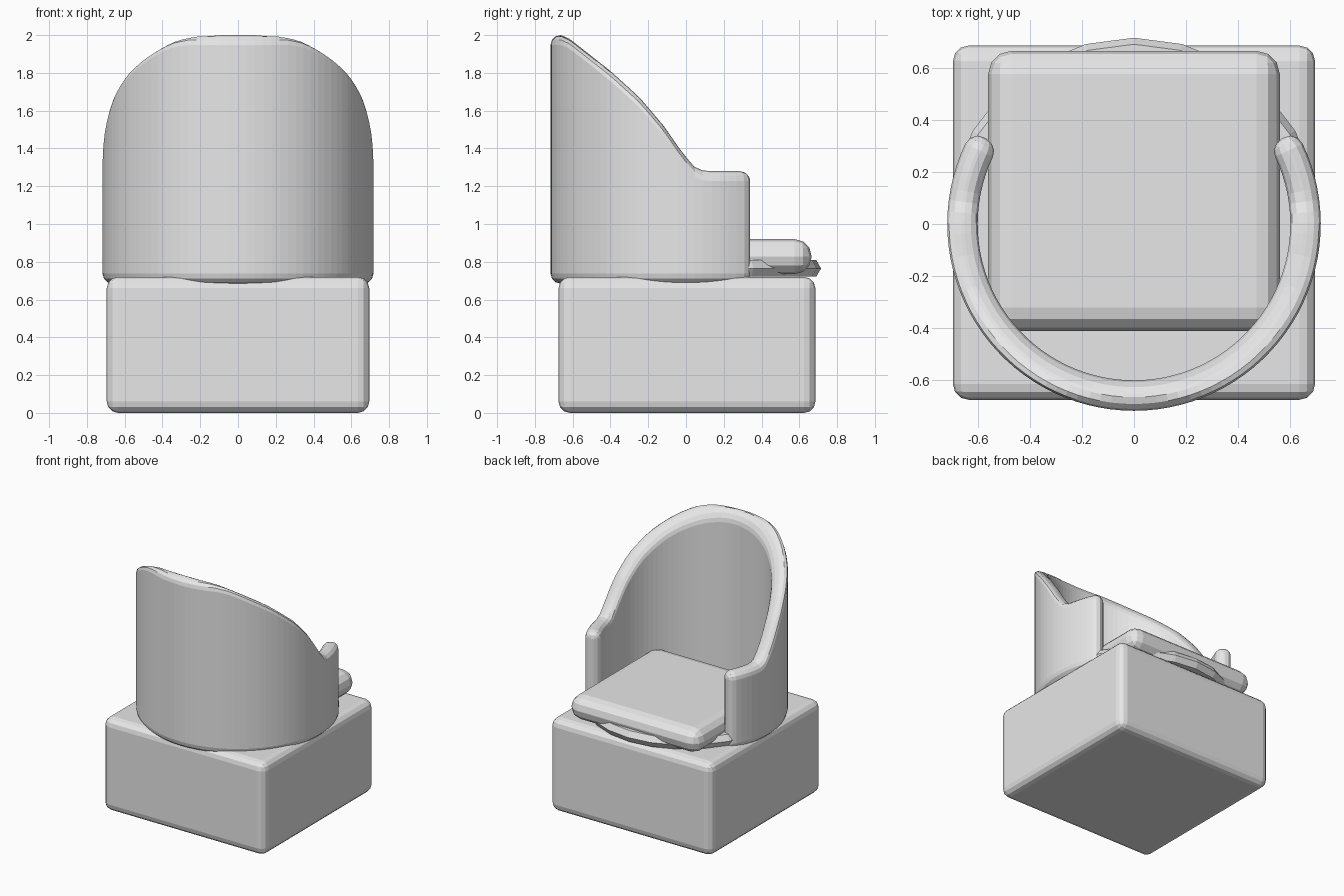
import bpy, bmesh
from math import radians, sin, cos, pi

cube = bpy.data.objects.get("Cube")
if cube:
    bpy.data.objects.remove(cube, do_unlink=True)

grey = bpy.data.materials.new("plain grey")
grey.use_nodes = True
grey.diffuse_color = (0.8, 0.8, 0.8, 1)
bsdf = next(n for n in grey.node_tree.nodes if n.type == 'BSDF_PRINCIPLED')
bsdf.inputs["Base Color"].default_value = (0.8, 0.8, 0.8, 1)


def finish(name, bm):
    bmesh.ops.recalc_face_normals(bm, faces=bm.faces)
    mesh = bpy.data.meshes.new(name)
    bm.to_mesh(mesh)
    bm.free()
    mesh.materials.append(grey)
    obj = bpy.data.objects.new(name, mesh)
    bpy.context.collection.objects.link(obj)
    return obj


def rounded_box(name, low, high, bevel):
    bm = bmesh.new()
    bmesh.ops.create_cube(bm, size=1)
    for v in bm.verts:
        for i in range(3):
            v.co[i] = high[i] if v.co[i] > 0 else low[i]
    obj = finish(name, bm)
    mod = obj.modifiers.new("rounding", 'BEVEL')
    mod.width, mod.segments = bevel, 3
    return obj


def bridge(bm, rings, closed):
    n = len(rings[0])
    pairs = list(zip(rings, rings[1:])) + ([(rings[-1], rings[0])] if closed else [])
    for a, b in pairs:
        for j in range(n):
            k = (j + 1) % n
            bm.faces.new((a[j], a[k], b[k], b[j]))


# Square base and seat cushion
rounded_box("base", (-0.695, -0.675, 0), (0.695, 0.685, 0.72), 0.06)
rounded_box("seat", (-0.56, -0.41, 0.735), (0.56, 0.665, 0.92), 0.09)

# Six-sided ring under the seat
bm = bmesh.new()
rings = []
for i in range(24):
    a = 2 * pi * i / 24
    ring = []
    for j in range(6):
        r = 0.665 + 0.05 * cos(j * pi / 3)
        ring.append(bm.verts.new((r * cos(a), r * sin(a), 0.765 + 0.05 * sin(j * pi / 3))))
    rings.append(ring)
bridge(bm, rings, True)
finish("swivel_ring", bm)

# Curved backrest: a rounded wall whose rim sweeps down to the arms
RIM = [(-0.8, 2.0), (-0.66, 2.0), (-0.616, 1.98), (-0.4, 1.81), (-0.246, 1.67),
       (-0.114, 1.515), (-0.05, 1.42), (0.034, 1.31), (0.06, 1.292), (0.1, 1.28), (0.8, 1.28)]
INNER, OUTER, BOTTOM, ROUND = 0.6, 0.717, 0.685, 0.052


def rim_height(y):
    for (y0, z0), (y1, z1) in zip(RIM, RIM[1:]):
        if y <= y1:
            return z0 + (z1 - z0) * (y - y0) / (y1 - y0)
    return RIM[-1][1]


def wall_section(bm, angle, inset):
    rad = max(ROUND - inset, 0.003)
    ring = []
    for corner in range(4):
        top, outer = corner in (0, 1), corner in (0, 3)
        for s in range(4):
            t = (corner + s / 3) * pi / 2
            r = (OUTER - inset - rad if outer else INNER + inset + rad) + rad * cos(t)
            y = r * sin(angle)
            z = (rim_height(y) - inset - rad if top else BOTTOM + inset + rad) + rad * sin(t)
            ring.append(bm.verts.new((r * cos(angle), y, z)))
    return ring


bm = bmesh.new()
start, end = radians(-210), radians(30)
mid_radius = (INNER + OUTER) / 2
caps = []
for s in range(4):
    t = s / 3 * pi / 2
    caps.append((ROUND * (1 - sin(t)) / mid_radius, ROUND * (1 - cos(t))))
# each entry is (angle step from the end, inset), from the tip to the full wall
tips = [(ROUND * (1 - cos(s * pi / 6)) / mid_radius, ROUND * (1 - sin(s * pi / 6)))
        for s in range(4)]
stations = [(start + da, inset) for da, inset in tips]
first, last = start + tips[-1][0], end - tips[-1][0]
stations += [(first + (last - first) * i / 64, 0) for i in range(1, 64)]
stations += [(end - da, inset) for da, inset in reversed(tips)]
rings = [wall_section(bm, a, inset) for a, inset in stations]
bridge(bm, rings, False)
bm.faces.new(rings[0])
bm.faces.new(rings[-1])
finish("backrest", bm)
